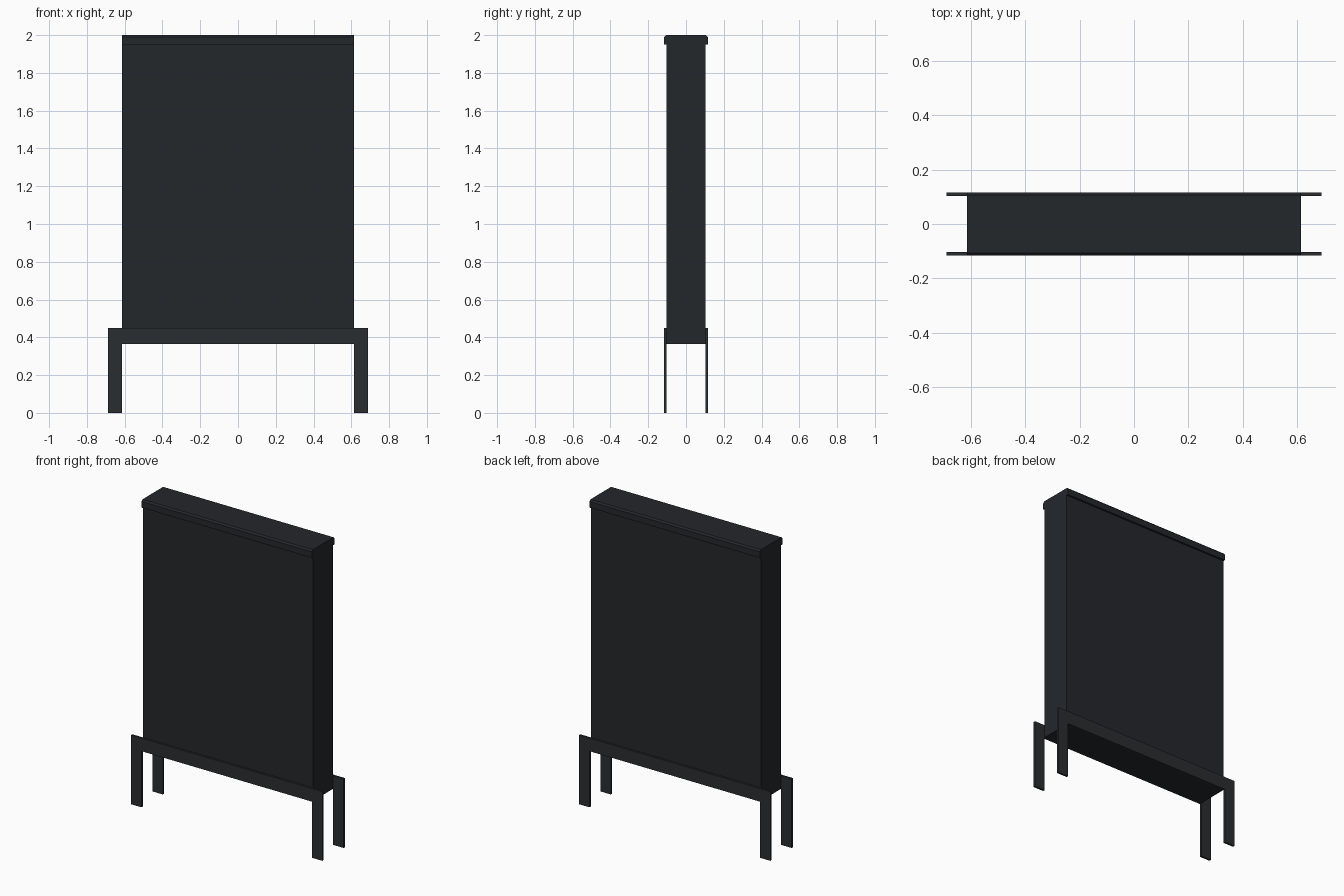
import bpy, bmesh

if "Cube" in bpy.data.objects:
    bpy.data.objects.remove(bpy.data.objects["Cube"])


def material(name, rgb):
    m = bpy.data.materials.new(name)
    m.diffuse_color = (*rgb, 1)
    m.use_nodes = True
    m.node_tree.nodes["Principled BSDF"].inputs["Base Color"].default_value = m.diffuse_color
    return m


dark = material("dark_panel", (0.017, 0.020, 0.024))
steel = material("dark_steel", (0.023, 0.026, 0.029))


def prism(name, profile, depth, to_3d, mat):
    """Extrude a closed 2D profile by the depth vector."""
    bm = bmesh.new()
    face = bm.faces.new([bm.verts.new(to_3d(a, b)) for a, b in profile])
    ext = bmesh.ops.extrude_face_region(bm, geom=[face])
    verts = [v for v in ext["geom"] if isinstance(v, bmesh.types.BMVert)]
    bmesh.ops.translate(bm, verts=verts, vec=depth)
    bmesh.ops.recalc_face_normals(bm, faces=bm.faces)
    me = bpy.data.meshes.new(name)
    bm.to_mesh(me)
    bm.free()
    me.materials.append(mat)
    ob = bpy.data.objects.new(name, me)
    bpy.context.collection.objects.link(ob)
    return ob


W = 0.613        # half width of the cabinet
D = 0.103        # half depth of the cabinet
LIP = 0.116      # half depth over trims and legs
BASE = 0.365     # underside of the cabinet
LEG = 0.688      # half width over the legs

# Cabinet and top trim strips: one cross-section in y-z, run along x
half = [(D, BASE), (D, 1.95), (LIP, 1.95), (LIP, 1.99), (LIP - 0.01, 2.0)]
section = half + [(-y, z) for y, z in reversed(half)]
prism("display_cabinet", section, (2 * W, 0, 0), lambda y, z: (-W, y, z), dark)

# Front and back leg frames: flat inverted-U plates
u_right = [(W, BASE), (W, 0), (LEG, 0), (LEG, 0.45)]
u_shape = u_right + [(-x, z) for x, z in reversed(u_right)]
for name, y in (("front_leg_frame", -LIP), ("back_leg_frame", D)):
    prism(name, u_shape, (0, LIP - D, 0), lambda x, z: (x, y, z), steel)
